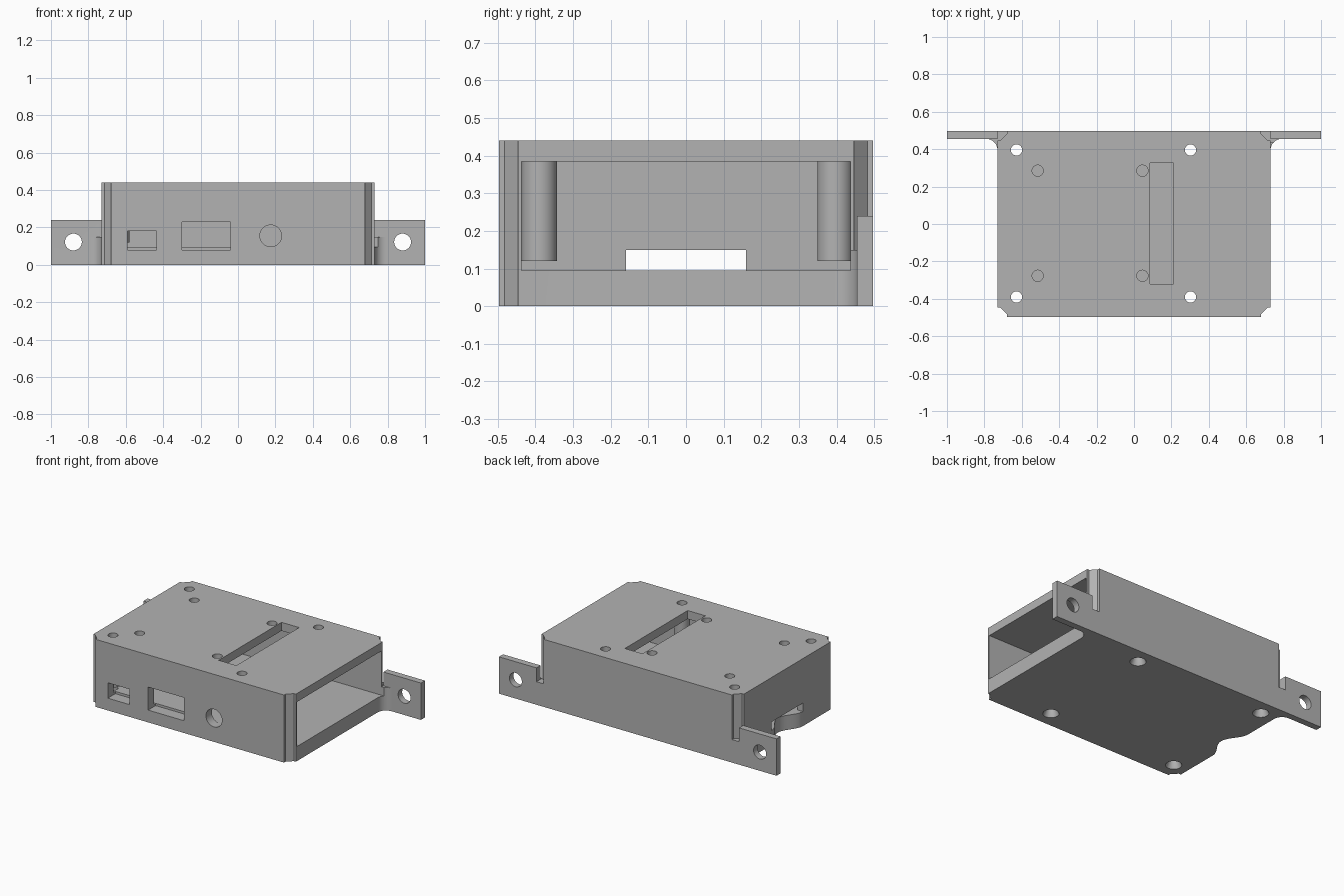
import bpy, bmesh, math
from mathutils import Matrix

old = bpy.data.objects.get("Cube")
if old:
    bpy.data.objects.remove(old, do_unlink=True)

grey = bpy.data.materials.new("plain grey plastic")
grey.use_nodes = True
COLOUR = (0.45, 0.45, 0.45, 1)
grey.diffuse_color = COLOUR
grey.node_tree.nodes["Principled BSDF"].inputs["Base Color"].default_value = COLOUR


def finish(name, bm):
    bmesh.ops.recalc_face_normals(bm, faces=bm.faces)
    mesh = bpy.data.meshes.new(name)
    bm.to_mesh(mesh)
    bm.free()
    mesh.materials.append(grey)
    ob = bpy.data.objects.new(name, mesh)
    bpy.context.collection.objects.link(ob)
    return ob


def prism(name, points, z0, z1):
    """Extrude an xy outline between two heights."""
    bm = bmesh.new()
    face = bm.faces.new([bm.verts.new((x, y, z0)) for x, y in points])
    top = bmesh.ops.extrude_face_region(bm, geom=[face])["geom"]
    bmesh.ops.translate(bm, vec=(0, 0, z1 - z0),
                        verts=[v for v in top if isinstance(v, bmesh.types.BMVert)])
    return finish(name, bm)


def box(name, x0, x1, y0, y1, z0, z1):
    return prism(name, [(x0, y0), (x1, y0), (x1, y1), (x0, y1)], z0, z1)


def cylinder(name, centre, r, depth, axis="Z", r2=None):
    bm = bmesh.new()
    turn = Matrix.Rotation(math.pi / 2, 4, "X") if axis == "Y" else Matrix()
    bmesh.ops.create_cone(bm, cap_ends=True, segments=40, radius1=r,
                          radius2=r if r2 is None else r2, depth=depth,
                          matrix=Matrix.Translation(centre) @ turn)
    return finish(name, bm)


def combine(target, tool, operation="DIFFERENCE"):
    mod = target.modifiers.new("shape", "BOOLEAN")
    mod.operation = operation
    mod.solver = "EXACT"
    mod.object = tool
    bpy.context.view_layer.update()
    graph = bpy.context.evaluated_depsgraph_get()
    mesh = bpy.data.meshes.new_from_object(target.evaluated_get(graph))
    target.modifiers.clear()
    target.data = mesh
    bpy.data.objects.remove(tool, do_unlink=True)


X, Y, H = 0.73, 0.497, 0.44
FLOOR, ROOF = 0.095, 0.385

# Housing with stepped chamfers on its four corners
corner = [(X, 0.447), (0.715, 0.447), (0.68, 0.482), (0.68, Y)]
outline = (corner + [(-x, y) for x, y in reversed(corner)]
           + [(-x, -y) for x, y in corner] + [(x, -y) for x, y in reversed(corner)])
housing = prism("housing", outline, 0, H)

# Mounting ears with a rounded gusset at the foot
arc = [(0.79 - 0.06 * math.sin(a), 0.395 + 0.06 * math.cos(a))
       for a in [i * math.pi / 20 for i in range(11)]]
foot = [(0.6, Y), (1, Y), (1, 0.455)] + arc + [(0.6, 0.395)]
for s in (-1, 1):
    combine(housing, prism("foot", [(s * x, y) for x, y in foot], 0, 0.15), "UNION")
    ear = box("ear", min(s * X, s), max(s * X, s), 0.455, Y, 0.1, 0.24)
    combine(housing, ear, "UNION")
    combine(housing, cylinder("ear_hole", (s * 0.88, 0.47, 0.122), 0.045, 0.3, "Y"))

# Interior, open at the left end
combine(housing, box("interior", -0.69, 0.9, -0.437, 0.437, FLOOR, ROOF))

# Card slot in the end wall and scooped floor edge beneath it
combine(housing, box("card_slot", -0.8, -0.66, -0.16, 0.16, FLOOR, 0.15))
scoop = [(-X + 0.035 * (1 + math.cos(math.pi * t / 10)), 0.016 * t) for t in range(-10, 11)]
combine(housing, prism("scoop", [(-0.85, -0.16)] + scoop + [(-0.85, 0.16)], -0.1, 0.12))

# Front connector openings
combine(housing, box("small_port", -0.59, -0.435, -0.6, -0.42, 0.08, 0.18))
combine(housing, box("wide_port", -0.30, -0.04, -0.6, -0.42, 0.08, 0.23))
combine(housing, cylinder("round_port", (0.175, -0.51, 0.155), 0.058, 0.18, "Y"))

# Roof slot and vent holes
combine(housing, box("roof_slot", 0.085, 0.212, -0.32, 0.327, 0.3, 0.6))
for x in (-0.515, 0.045):
    for y in (-0.277, 0.285):
        combine(housing, cylinder("roof_hole", (x, y, 0.42), 0.03, 0.2))

# Screw pillars hanging from the roof, with holes countersunk underneath
for x in (-0.628, 0.302):
    for y in (-0.39, 0.396):
        combine(housing, cylinder("screw_hole", (x, y, 0.2), 0.03, 1))
        combine(housing, cylinder("countersink", (x, y, 0.01), 0.056, 0.06, r2=0.03))
        pillar = cylinder("screw_pillar", (x, y, 0.2575), 0.047, 0.275)
        combine(pillar, cylinder("bore", (x, y, 0.2), 0.03, 1))

# Smooth the round surfaces and keep the edges crisp
bpy.ops.object.select_all(action="DESELECT")
for ob in bpy.context.collection.objects:
    if ob.type == "MESH" and ob.name.startswith(("housing", "screw_pillar")):
        ob.select_set(True)
        bpy.context.view_layer.objects.active = ob
bpy.ops.object.shade_smooth_by_angle(angle=math.radians(30))
